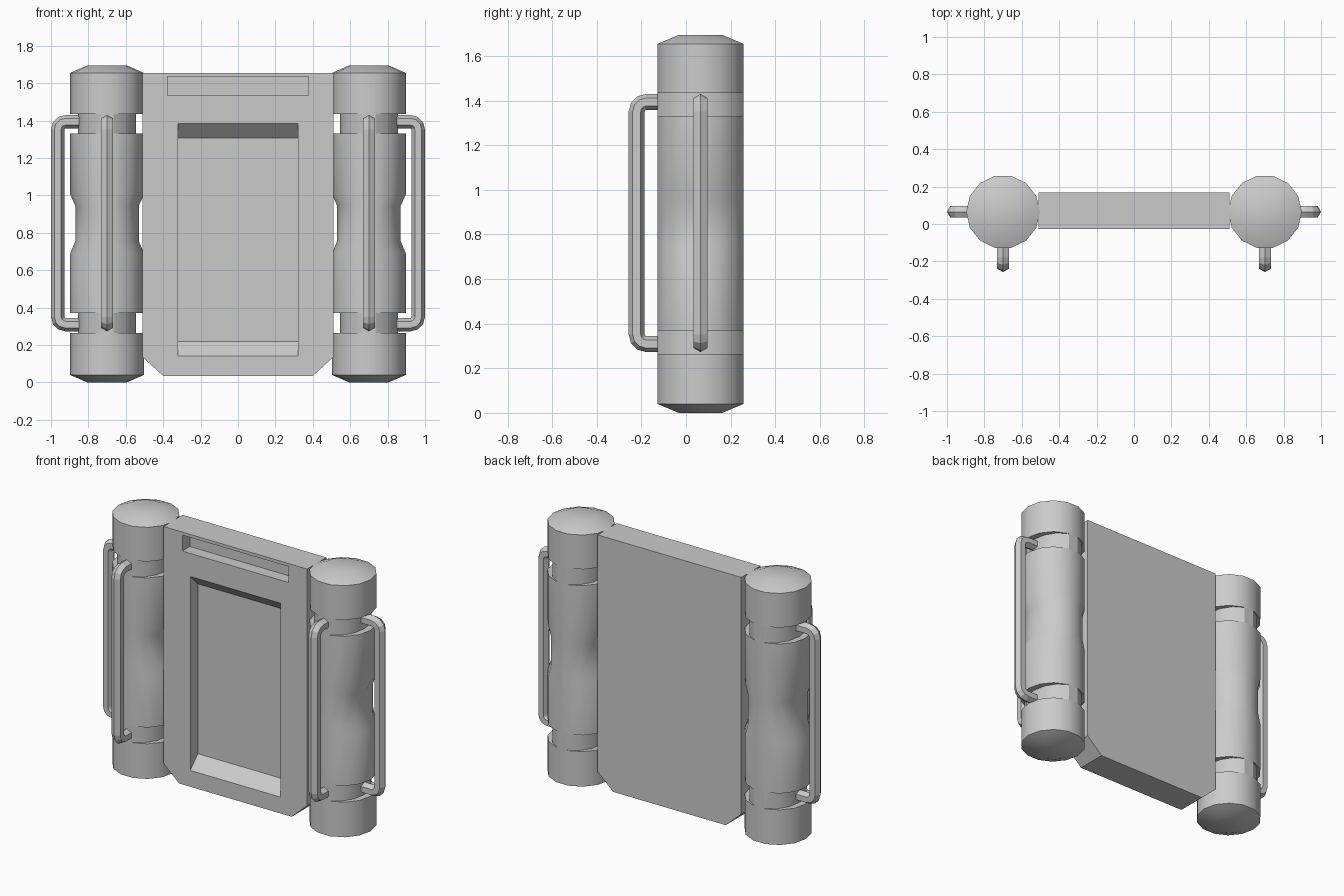
import bpy, bmesh
from math import sin, cos, pi, radians

if "Cube" in bpy.data.objects:
    bpy.data.objects.remove(bpy.data.objects["Cube"])

CX, CY = 0.70, 0.065          # axis of the side canisters


def make(name, verts, faces, mirror=False, smooth=False):
    me = bpy.data.meshes.new(name)
    me.from_pydata(verts, [], faces)
    bm = bmesh.new()
    bm.from_mesh(me)
    bmesh.ops.recalc_face_normals(bm, faces=bm.faces)
    bm.to_mesh(me)
    bm.free()
    ob = bpy.data.objects.new(name, me)
    bpy.context.collection.objects.link(ob)
    bpy.ops.object.select_all(action='DESELECT')
    ob.select_set(True)
    bpy.context.view_layer.objects.active = ob
    if smooth:
        bpy.ops.object.shade_smooth_by_angle(angle=radians(30))
    if mirror:
        ob.modifiers.new("Mirror", 'MIRROR')
    return ob


def loft(name, rings, **kw):
    """Skin a list of equal-sized vertex rings and cap both ends."""
    n = len(rings[0])
    verts = [v for r in rings for v in r]
    faces = [(i * n + j, i * n + (j + 1) % n, (i + 1) * n + (j + 1) % n, (i + 1) * n + j)
             for i in range(len(rings) - 1) for j in range(n)]
    last = (len(rings) - 1) * n
    faces += [tuple(range(n)), tuple(range(last, last + n))]
    return make(name, verts, faces, **kw)


def prism_x(name, profile, half):
    """Extrude a (y, z) profile along x."""
    return loft(name, [[(x, y, z) for y, z in profile] for x in (-half, half)])


# Side canisters: 14-sided, grooves and waist are squeezed in x only
R = 0.197
levels = [  # z, x radius, y radius
    (0.00, 0.105, 0.100), (0.04, R, R), (0.265, R, R),
    (0.265, 0.155, R), (0.37, 0.155, R), (0.37, R, R),
    (0.69, R, R), (0.755, 0.17, R), (0.945, 0.17, R), (1.005, R, R),
    (1.33, R, R), (1.33, 0.155, R), (1.435, 0.155, R), (1.435, R, R),
    (1.655, R, R), (1.695, 0.105, 0.100)]
rings = [[(CX + rx * cos(2 * pi * k / 14), CY + ry * sin(2 * pi * k / 14), z)
          for k in range(14)] for z, rx, ry in levels]
loft("side_canister", rings, mirror=True, smooth=True)


# Hexagonal bar handles, bent in a vertical plane
def handle(name, place, start, reach, z0=0.273, z1=1.43, r=0.036, bend=0.042):
    u, lo, hi = reach - r, z0 + r, z1 - r
    path = [(start, lo, -pi / 2)]
    for zc, a0 in ((lo + bend, -pi / 2), (hi - bend, 0)):
        for k in range(4):
            a = a0 + k * pi / 6
            path.append((u - bend + bend * cos(a), zc + bend * sin(a), a))
    path.append((start, hi, pi / 2))
    rings = []
    for pu, pz, a in path:
        ring = []
        for k in range(6):
            t = k * pi / 3
            ring.append(place(pu + r * cos(t) * cos(a), r * sin(t), pz + r * cos(t) * sin(a)))
        rings.append(ring)
    loft(name, rings, mirror=True)


handle("outer_handle", lambda u, s, z: (u, CY + s, z), 0.83, 1.0)
handle("front_handle", lambda u, s, z: (CX + s, -u, z), 0.10, 0.257)

# Central panel with chamfered lower corners
outline = [(-0.40, 0.035), (0.40, 0.035), (0.51, 0.135), (0.51, 1.655), (-0.51, 1.655), (-0.51, 0.135)]
panel = loft("centre_panel", [[(x, y, z) for x, z in outline] for y in (-0.027, 0.168)])

# Window recess (sloped top and bottom) and upper slot
cutters = [
    prism_x("window_cutter", [(-0.1, 0.14), (-0.027, 0.14), (0.05, 0.218), (0.05, 1.308),
                              (-0.027, 1.385), (-0.1, 1.385)], 0.32),
    prism_x("slot_cutter", [(-0.1, 1.533), (0.05, 1.533), (0.05, 1.635), (-0.1, 1.635)], 0.377)]
bpy.context.view_layer.objects.active = panel
for c in cutters:
    m = panel.modifiers.new("Cut", 'BOOLEAN')
    m.operation, m.solver, m.object = 'DIFFERENCE', 'EXACT', c
    bpy.ops.object.modifier_apply(modifier=m.name)
    bpy.data.objects.remove(c)
